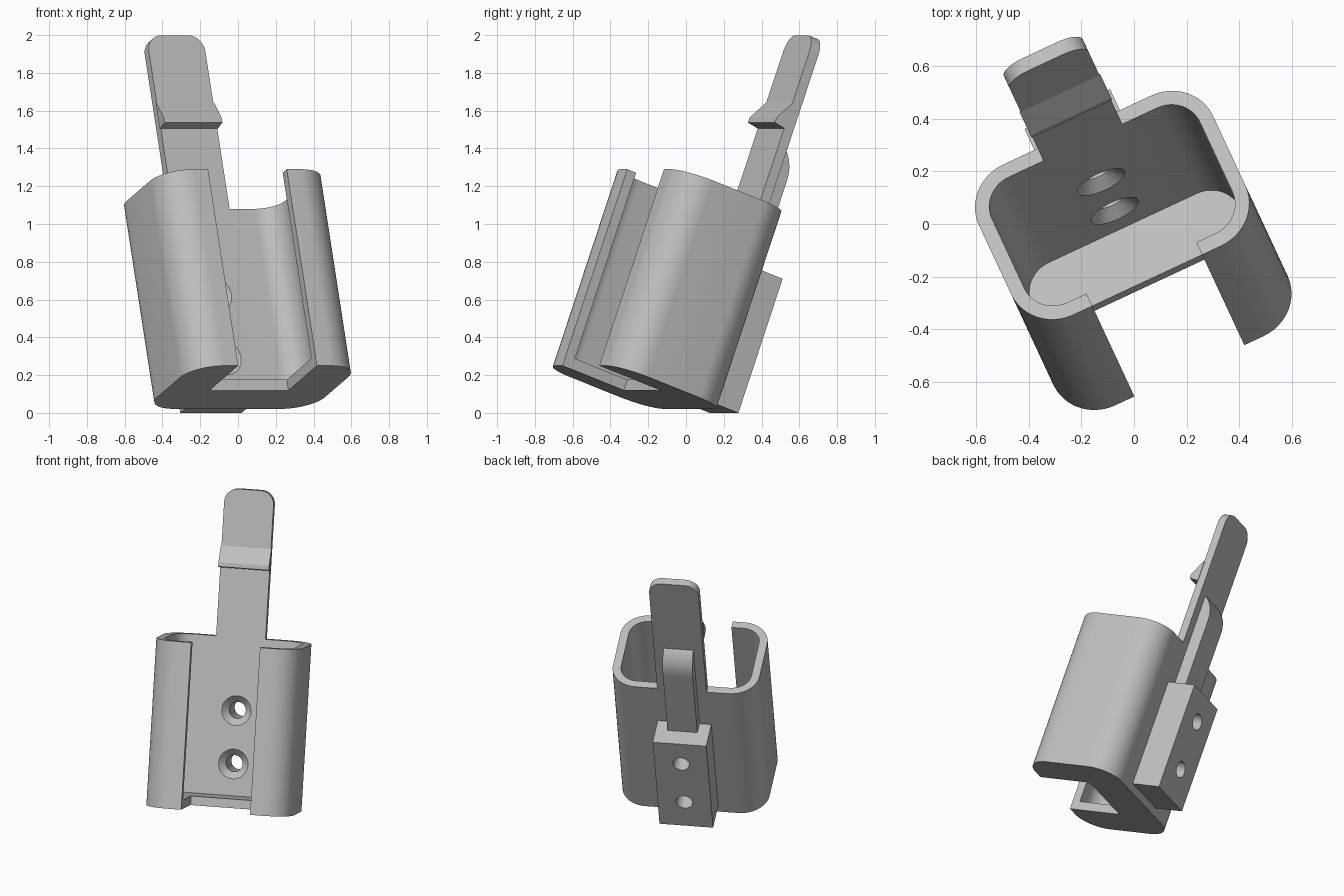
import bpy, bmesh, math
from mathutils import Matrix

cube = bpy.data.objects.get("Cube")
if cube:
    bpy.data.objects.remove(cube, do_unlink=True)

# The whole holder is leaned back, then turned
POSE = Matrix.Rotation(math.radians(25), 4, 'Z') @ Matrix.Rotation(math.radians(-20), 4, 'X')

grey = bpy.data.materials.new("plain grey")
grey.use_nodes = True
COLOUR = (0.52, 0.52, 0.52, 1)
grey.diffuse_color = COLOUR
grey.node_tree.nodes["Principled BSDF"].inputs["Base Color"].default_value = COLOUR

# Main dimensions in the holder's own frame
MID = -0.045
HALF = 0.49
FRONT, BACK = -0.643, 0.026
BOTTOM, TOP = 0.032, 1.139
WALL = 0.055
FLOOR = 0.06
TAB = 0.165


def make_object(name, bm):
    bmesh.ops.recalc_face_normals(bm, faces=bm.faces)
    mesh = bpy.data.meshes.new(name)
    bm.to_mesh(mesh)
    bm.free()
    mesh.materials.append(grey)
    ob = bpy.data.objects.new(name, mesh)
    ob.matrix_world = POSE
    bpy.context.collection.objects.link(ob)
    return ob


def prism(name, points, axis, start, end):
    """Extrude a 2D outline along axis 0, 1 or 2."""
    bm = bmesh.new()

    def ring(level):
        out = []
        for p in points:
            co = list(p)
            co.insert(axis, level)
            out.append(bm.verts.new(co))
        return out
    a, b = ring(start), ring(end)
    bm.faces.new(a)
    bm.faces.new(b)
    n = len(a)
    for i in range(n):
        j = (i + 1) % n
        bm.faces.new((a[i], a[j], b[j], b[i]))
    return make_object(name, bm)


def rounded_rect(x0, x1, y0, y1, low, high, steps=12):
    """Rectangle outline with one radius for the low corners, one for the high."""
    corners = [(x0, y0, 1, 1, low), (x1, y0, -1, 1, low),
               (x1, y1, -1, -1, high), (x0, y1, 1, -1, high)]
    points = []
    for k, (x, y, sx, sy, r) in enumerate(corners):
        if r == 0:
            points.append((x, y))
            continue
        for i in range(steps + 1):
            t = math.pi + (k + i / steps) * math.pi / 2
            points.append((x + sx * r + r * math.cos(t), y + sy * r + r * math.sin(t)))
    return points


def cone(name, r1, r2, v0, v1, height):
    bm = bmesh.new()
    place = Matrix.Translation((MID, (v0 + v1) / 2, height)) @ Matrix.Rotation(-math.pi / 2, 4, 'X')
    bmesh.ops.create_cone(bm, cap_ends=True, segments=40, radius1=r1, radius2=r2,
                          depth=v1 - v0, matrix=place)
    return make_object(name, bm)


def cut(ob, cutters):
    bpy.context.view_layer.update()
    bpy.context.view_layer.objects.active = ob
    for c in cutters:
        mod = ob.modifiers.new("cut", 'BOOLEAN')
        mod.operation = 'DIFFERENCE'
        mod.solver = 'EXACT'
        mod.object = c
        bpy.ops.object.modifier_apply(modifier=mod.name)


# Cup: rounded shell with a floor, open front slot
R = 0.18
cup = prism("cup", rounded_rect(MID - HALF, MID + HALF, FRONT, BACK, R, R), 2, BOTTOM, TOP)
cavity = prism("cavity_cutter",
               rounded_rect(MID - HALF + WALL, MID + HALF - WALL, FRONT + WALL, BACK - WALL,
                            R - WALL, R - WALL), 2, BOTTOM + FLOOR, TOP + 0.2)
slot = prism("slot_cutter", rounded_rect(MID - 0.23, MID + 0.23, FRONT - 0.1, -0.262, 0, 0),
             2, BOTTOM - 0.1, TOP + 0.2)

# Mounting block on the back
block = prism("mounting_block", rounded_rect(MID - 0.179, MID + 0.179, 0.083, 0.839, 0, 0),
              1, BACK, 0.229)

# Countersunk screw holes through wall and block
holes = [cone("hole_cutter", 0.055, 0.055, -0.15, 0.4, w) for w in (0.302, 0.655)]
sinks = [cone("countersink_cutter", 0.109, 0.055, -0.04, 0.015, w) for w in (0.302, 0.655)]
cut(cup, [cavity, slot] + sinks + holes)
cut(block, holes)
for c in [cavity, slot] + holes + sinks:
    bpy.data.objects.remove(c, do_unlink=True)

# Tall spring tab rising from the back wall
tab = prism("spring_tab", rounded_rect(MID - TAB, MID + TAB, TOP, 2.117, 0, 0.09),
            1, BACK - WALL, BACK)

# Catch on the front of the tab
catch = prism("catch", [(-0.025, 1.592), (-0.092, 1.602), (-0.092, 1.63),
                        (-0.029, 1.737), (-0.025, 1.737)], 0, MID - TAB - 0.004, MID + TAB + 0.004)

# Stiffening rib behind the tab, curved in at its top
arc = []
for i in range(13):
    t = math.radians(53) * i / 12
    arc.append((0.11 - 0.213 * (1 - math.cos(t)), 1.35 + 0.213 * math.sin(t)))
rib = prism("back_rib", [(0.01, 0.835), (0.11, 0.835)] + arc + [(0.01, 1.52)],
            0, MID - 0.1, MID + 0.1)

# Smooth curves, sharp edges
bpy.ops.object.select_all(action='DESELECT')
for ob in (cup, block, tab, catch, rib):
    ob.select_set(True)
bpy.context.view_layer.objects.active = cup
bpy.ops.object.shade_smooth_by_angle(angle=math.radians(25))
